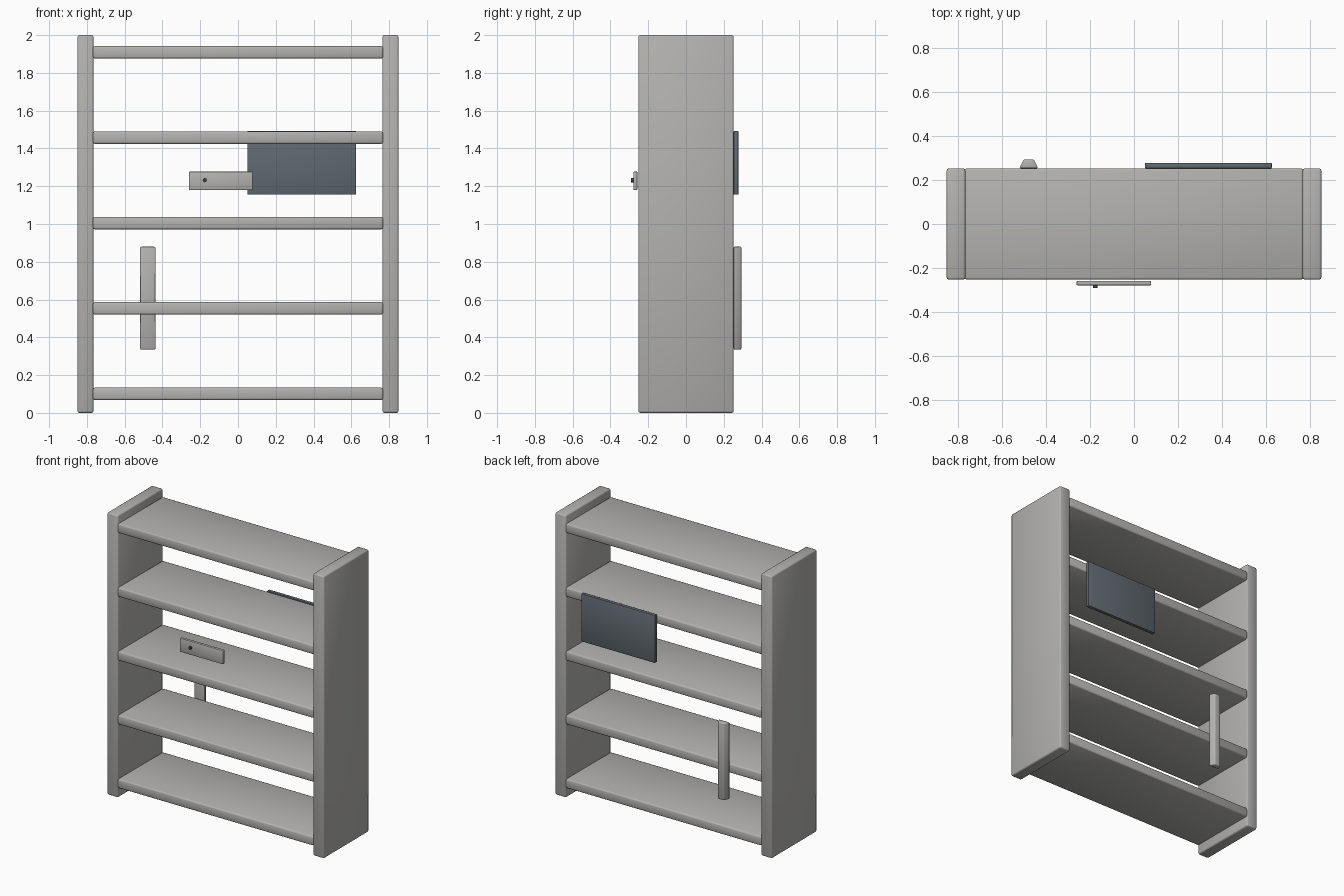
import bpy
import bmesh
from math import pi

cube = bpy.data.objects.get("Cube")
if cube:
    bpy.data.objects.remove(cube, do_unlink=True)


def material(name, rgb):
    mat = bpy.data.materials.new(name)
    mat.use_nodes = True
    mat.diffuse_color = (*rgb, 1)
    mat.node_tree.nodes["Principled BSDF"].inputs["Base Color"].default_value = (*rgb, 1)
    return mat


GREY = material("warm grey", (0.45, 0.445, 0.43))
SLATE = material("slate grey", (0.12, 0.145, 0.165))
DARK = material("dark grey", (0.06, 0.06, 0.06))


def box(name, x, y, z, mat, bevel, taper=0.0):
    """Softened box from (min, max) ranges; taper narrows the +y face in x."""
    bm = bmesh.new()
    bmesh.ops.create_cube(bm, size=1)
    mid = (x[0] + x[1]) / 2
    for v in bm.verts:
        back = v.co.y > 0
        v.co = [r[0] + (c + 0.5) * (r[1] - r[0]) for r, c in zip((x, y, z), v.co)]
        if back:
            v.co.x += taper if v.co.x < mid else -taper
    mesh = bpy.data.meshes.new(name)
    bm.to_mesh(mesh)
    bm.free()
    mesh.materials.append(mat)
    mesh.shade_smooth()
    obj = bpy.data.objects.new(name, mesh)
    bpy.context.collection.objects.link(obj)
    mod = obj.modifiers.new("soft edges", "BEVEL")
    mod.width = bevel
    mod.segments = 2
    mod.harden_normals = False
    return obj


DEPTH = (-0.2525, 0.2525)

# Upright side panels
box("right_side", (-0.85, -0.765), DEPTH, (0, 2), GREY, 0.01)
box("left_side", (0.765, 0.85), DEPTH, (0, 2), GREY, 0.01)

# Evenly spaced shelves
for i in range(5):
    z = 0.068 + i * 0.452
    box(f"shelf_{i + 1}", (-0.768, 0.768), DEPTH, (z, z + 0.066), GREY, 0.01)

# Dark panel and tapered grip on the back
box("back_panel", (0.05, 0.625), (0.2525, 0.277), (1.155, 1.493), SLATE, 0.003)
box("back_grip", (-0.52, -0.435), (0.2525, 0.293), (0.335, 0.88), GREY, 0.006, 0.02)

# Front tag with its small stud
box("front_tag", (-0.26, 0.078), (-0.278, -0.258), (1.18, 1.277), GREY, 0.003)
bpy.ops.mesh.primitive_cylinder_add(vertices=16, radius=0.011, depth=0.018,
                                    location=(-0.176, -0.281, 1.232), rotation=(pi / 2, 0, 0))
stud = bpy.context.object
stud.name = "tag_stud"
stud.data.materials.append(DARK)
bpy.ops.object.shade_smooth_by_angle()
